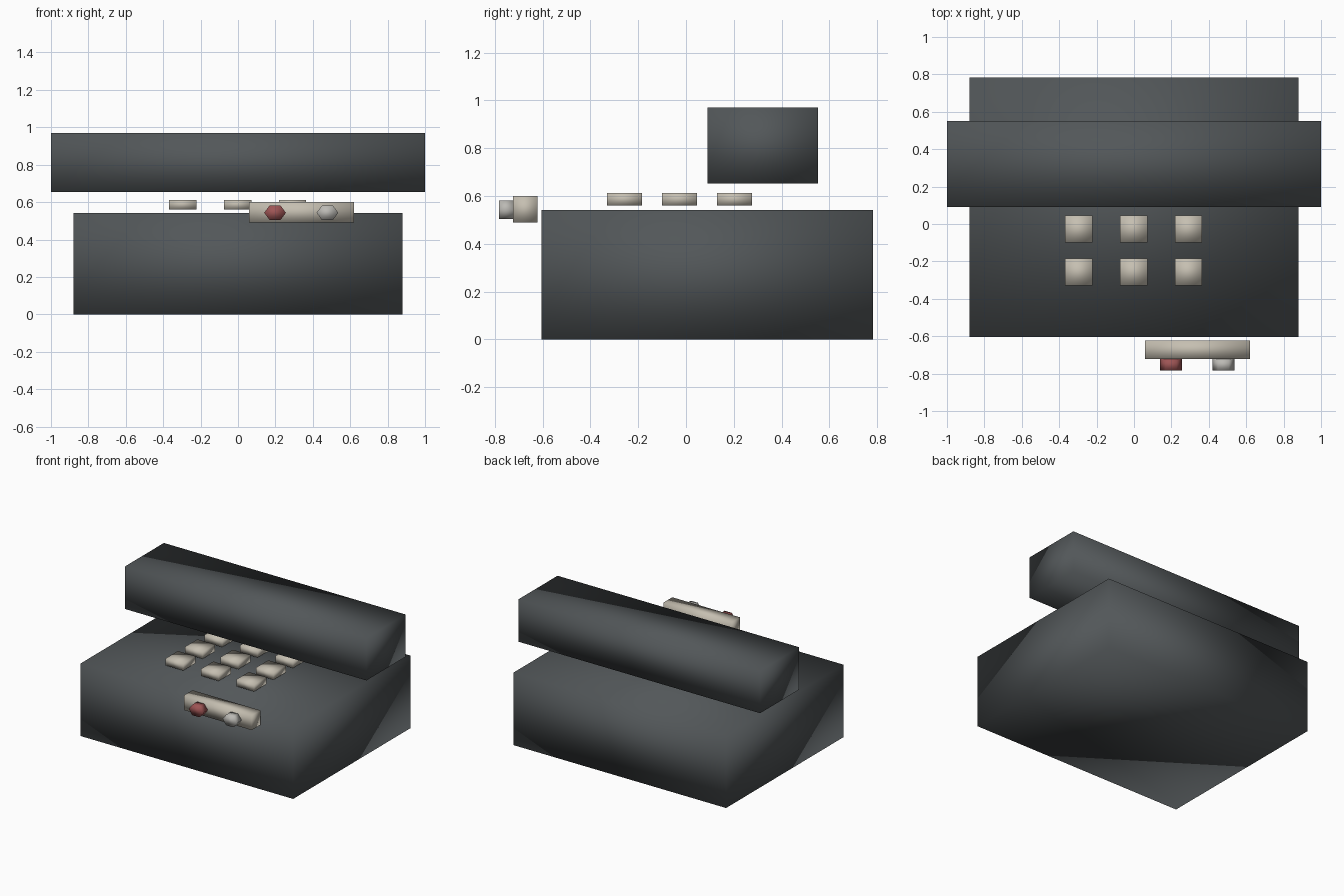
import bpy
import bmesh
from math import pi
from mathutils import Matrix, Vector

default = bpy.data.objects.get("Cube")
if default:
    bpy.data.objects.remove(default, do_unlink=True)


def material(name, rgb):
    mat = bpy.data.materials.new(name)
    mat.use_nodes = True
    mat.diffuse_color = (*rgb, 1)
    mat.node_tree.nodes["Principled BSDF"].inputs["Base Color"].default_value = (*rgb, 1)
    return mat


charcoal = material("charcoal", (0.085, 0.095, 0.1))
cream = material("cream", (0.56, 0.52, 0.44))
red = material("red", (0.34, 0.09, 0.09))
light_grey = material("light grey", (0.5, 0.49, 0.46))


def finish(name, bm, mat):
    """Turn a bmesh into a fully smooth-shaded object."""
    bmesh.ops.recalc_face_normals(bm, faces=bm.faces)
    for face in bm.faces:
        face.smooth = True
    mesh = bpy.data.meshes.new(name)
    bm.to_mesh(mesh)
    bm.free()
    mesh.materials.append(mat)
    obj = bpy.data.objects.new(name, mesh)
    bpy.context.collection.objects.link(obj)
    return obj


def box(name, low, high, mat):
    low, high = Vector(low), Vector(high)
    bm = bmesh.new()
    bmesh.ops.create_cube(bm, size=1)
    bmesh.ops.scale(bm, vec=high - low, verts=bm.verts)
    bmesh.ops.translate(bm, vec=(low + high) / 2, verts=bm.verts)
    return finish(name, bm, mat)


def hex_button(name, x, mat):
    """Slightly flattened six-sided button facing the front."""
    bm = bmesh.new()
    bmesh.ops.create_cone(bm, cap_ends=True, segments=6,
                          radius1=1, radius2=1, depth=1)
    # put two corners on the horizontal axis
    corner = bm.verts[:][0].co
    if min(abs(v.co.y) for v in bm.verts) > 0.1 or abs(corner.x) < 0.1:
        bmesh.ops.rotate(bm, matrix=Matrix.Rotation(pi / 6, 3, 'Z'), verts=bm.verts)
    if max(v.co.x for v in bm.verts) < 0.95:
        bmesh.ops.rotate(bm, matrix=Matrix.Rotation(pi / 6, 3, 'Z'), verts=bm.verts)
    bmesh.ops.rotate(bm, matrix=Matrix.Rotation(pi / 2, 3, 'X'), verts=bm.verts)
    bmesh.ops.scale(bm, vec=(0.058, 0.06, 0.045), verts=bm.verts)
    bmesh.ops.translate(bm, vec=(x, -0.752, 0.543), verts=bm.verts)
    return finish(name, bm, mat)


# Main blocks
box("body", (-0.88, -0.605, 0), (0.88, 0.783, 0.542), charcoal)
box("handset", (-1, 0.09, 0.653), (1, 0.552, 0.97), charcoal)

# Three by three keypad
for row, y in enumerate((-0.257, -0.027, 0.203)):
    for col, x in enumerate((-0.295, -0.002, 0.291)):
        box(f"key_{row + 1}_{col + 1}", (x - 0.073, y - 0.073, 0.56),
            (x + 0.073, y + 0.073, 0.612), cream)

# Front control panel with its two buttons
box("control_panel", (0.058, -0.723, 0.49), (0.62, -0.622, 0.6), cream)
hex_button("red_button", 0.198, red)
hex_button("grey_button", 0.478, light_grey)
